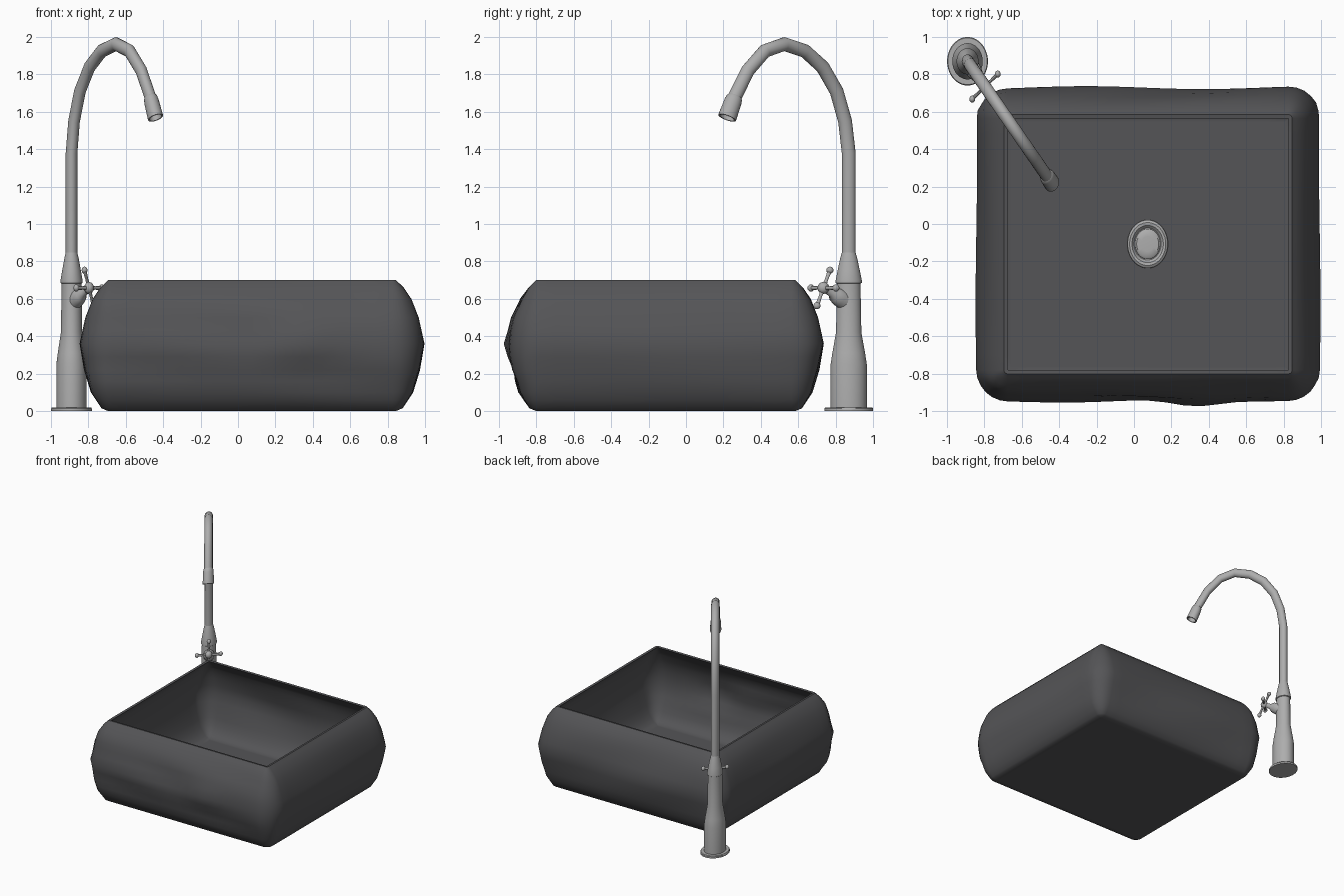
import bpy, bmesh, math
from mathutils import Vector

if "Cube" in bpy.data.objects:
    bpy.data.objects.remove(bpy.data.objects["Cube"])


def material(name, rgb):
    m = bpy.data.materials.new(name)
    m.diffuse_color = (*rgb, 1)
    m.use_nodes = True
    m.node_tree.nodes["Principled BSDF"].inputs["Base Color"].default_value = m.diffuse_color
    return m


STONE = material("dark_stone", (0.09, 0.09, 0.095))
METAL = material("brushed_grey_metal", (0.42, 0.42, 0.42))


def finish(name, bm, mat, angle):
    bmesh.ops.remove_doubles(bm, verts=bm.verts, dist=0.0004)
    bmesh.ops.recalc_face_normals(bm, faces=bm.faces)
    me = bpy.data.meshes.new(name)
    bm.to_mesh(me)
    bm.free()
    me.materials.append(mat)
    ob = bpy.data.objects.new(name, me)
    bpy.context.collection.objects.link(ob)
    bpy.ops.object.select_all(action='DESELECT')
    ob.select_set(True)
    bpy.context.view_layer.objects.active = ob
    bpy.ops.object.shade_smooth_by_angle(angle=math.radians(angle))
    return ob


def skin(bm, rings):
    """Bridge equal rings of points and cap both ends."""
    vs = [[bm.verts.new(p) for p in r] for r in rings]
    n = len(vs[0])
    for a, b in zip(vs, vs[1:]):
        for i in range(n):
            j = (i + 1) % n
            bm.faces.new((a[i], a[j], b[j], b[i]))
    bm.faces.new(vs[0])
    bm.faces.new(vs[-1])


# ---- basin: rounded square shell with hand-cut, wavy walls ----
CX, CY, HX, HY = 0.075, -0.108, 0.75, 0.673


def ripple(x, y, z, nx, ny):
    w = math.sin(math.pi * min(max(z / 0.7, 0), 1))
    if ny < -0.3:
        d = 0.011 * math.sin(4 * x + 13 * z) * math.sin(2.3 * x + 1)
        d += 0.035 * math.exp(-((x - 0.25) / 0.17) ** 2 - ((z - 0.36) / 0.1) ** 2)
        d += 0.007 * math.sin(26 * z + 2 * x)
    elif ny > 0.3:
        d = 0.008 * math.sin(5 * x + 9 * z) - 0.004
    else:
        d = 0.004 * math.sin(4 * y + 8 * z)
    return d * w * max(abs(nx), abs(ny)) ** 2


def basin_ring(z, e):
    r, core = max(e, 0), min(e, 0)
    hx, hy = HX + core, HY + core
    signs = [(1, 1), (-1, 1), (-1, -1), (1, -1)]
    pts = []
    for k, (sx, sy) in enumerate(signs):
        for s in range(7):
            a = math.radians(90 * k + 15 * s)
            pts.append((sx * hx + r * math.cos(a), sy * hy + r * math.sin(a), math.cos(a), math.sin(a)))
        tx, ty = signs[(k + 1) % 4]
        nx, ny = math.cos(a), math.sin(a)
        for s in range(1, 16):
            f = s / 16
            pts.append((hx * (sx + (tx - sx) * f) + r * nx, hy * (sy + (ty - sy) * f) + r * ny, nx, ny))
    out = []
    for x, y, nx, ny in pts:
        d = ripple(x, y, z, nx, ny)
        out.append((CX + x + nx * d, CY + y + ny * d, z))
    return out


outer = [(0, -0.03), (0, 0.02), (0.015, 0.055), (0.1, 0.11), (0.22, 0.145), (0.36, 0.168),
         (0.5, 0.138), (0.6, 0.1), (0.66, 0.06), (0.7, 0.02)]
inner = [(0.697, 0), (0.64, 0.05), (0.6, 0.078), (0.5, 0.115), (0.36, 0.146), (0.22, 0.123),
         (0.1, 0.085), (0.035, 0.035), (0.02, 0.0), (0.02, -0.04)]
levels = []
for part in (outer, inner):
    for (z0, e0), (z1, e1) in zip(part, part[1:]):
        levels += [(z0, e0), ((z0 + z1) / 2, (e0 + e1) / 2)]
    levels.append(part[-1])
bm = bmesh.new()
skin(bm, [basin_ring(z, e) for z, e in levels])
finish("basin", bm, STONE, 50)

# ---- metal parts: swept round sections, squashed a little along x ----
SQUASH = 0.84
TAP = Vector((-0.89, 0.87, 0))
UP = Vector((0, 0, 1))
D = Vector((0.635, -0.772, 0)).normalized()   # plan direction of the spout
SIDE = UP.cross(D)


def sweep(name, pts, radii, axis=None, origin=TAP, n=20, angle=35):
    bm = bmesh.new()
    rings = []
    for i, p in enumerate(pts):
        t = axis or (pts[min(i + 1, len(pts) - 1)] - pts[max(i - 1, 0)])
        t = t.normalized()
        u = SIDE if abs(t.dot(SIDE)) < 0.5 else UP
        u = (u - t * u.dot(t)).normalized()
        v = t.cross(u)
        ring = []
        for k in range(n):
            a = 2 * math.pi * k / n
            q = p + (u * math.cos(a) + v * math.sin(a)) * radii[i]
            ring.append((q.x * SQUASH + origin.x, q.y + origin.y, q.z + origin.z))
        rings.append(ring)
    skin(bm, rings)
    return finish(name, bm, METAL, angle)


def lathe(name, prof, origin=TAP, n=32):
    return sweep(name, [UP * z for r, z in prof], [r for r, z in prof], UP, origin, n)


def ball(name, c, r):
    bm = bmesh.new()
    bmesh.ops.create_uvsphere(bm, u_segments=14, v_segments=8, radius=r)
    for v in bm.verts:
        q = v.co + c
        v.co = (q.x * SQUASH + TAP.x, q.y + TAP.y, q.z)
    finish(name, bm, METAL, 60)


# tap flange, body and collar
lathe("tap_flange", [(0.13, 0), (0.13, 0.014), (0.125, 0.02), (0.09, 0.02)])
lathe("tap_body", [(0.097, 0.015), (0.097, 0.25), (0.088, 0.31), (0.068, 0.42), (0.063, 0.69)])
lathe("tap_collar", [(0.062, 0.68), (0.07, 0.685), (0.07, 0.7), (0.06, 0.75), (0.045, 0.82), (0.036, 0.85)])

# gooseneck spout: (reach fraction, height)
path = [(0, 0.82), (0, 1.38), (0.03, 1.55), (0.10, 1.71), (0.215, 1.84), (0.36, 1.925),
        (0.53, 1.962), (0.69, 1.925), (0.83, 1.82), (0.94, 1.675)]
REACH = 0.842
spine = [D * (t * REACH) + UP * z for t, z in path]
sweep("spout", spine, [0.037] * len(spine))

# nozzle with a hollow end
a, b = spine[-1], D * REACH + UP * 1.568
ax = b - a
sweep("nozzle", [a - ax * 0.08, a, a + ax * 0.2, b, b, b - ax * 0.5],
      [0.036, 0.043, 0.047, 0.05, 0.04, 0.038], ax)

# handle stub, hub and cross spokes
hub = D * 0.175 + UP * 0.658
root = D * 0.02 + UP * 0.585
hx = (hub - root).normalized()
sweep("handle_stub", [root, root + hx * 0.05, root + hx * 0.085, root + hx * 0.11, hub],
      [0.05, 0.048, 0.04, 0.022, 0.018])
ball("handle_hub", hub, 0.032)
tilt = SIDE.cross(hx).normalized()
for i, d in enumerate((SIDE, -SIDE, tilt, -tilt)):
    sweep("handle_spoke_%d" % (i + 1), [hub, hub + d * 0.05, hub + d * 0.1], [0.014, 0.009, 0.012], n=10)
    ball("handle_knob_%d" % (i + 1), hub + d * 0.105, 0.019)

# drain ring with domed plug
DRAIN = Vector((0.073, -0.107, 0.018))
lathe("drain_ring", [(0.13, 0), (0.128, 0.012), (0.115, 0.02), (0.1, 0.018), (0.086, 0.003), (0.08, 0.003)], DRAIN)
lathe("drain_plug", [(0.082, 0), (0.081, 0.012), (0.07, 0.02), (0.04, 0.022)], DRAIN)
